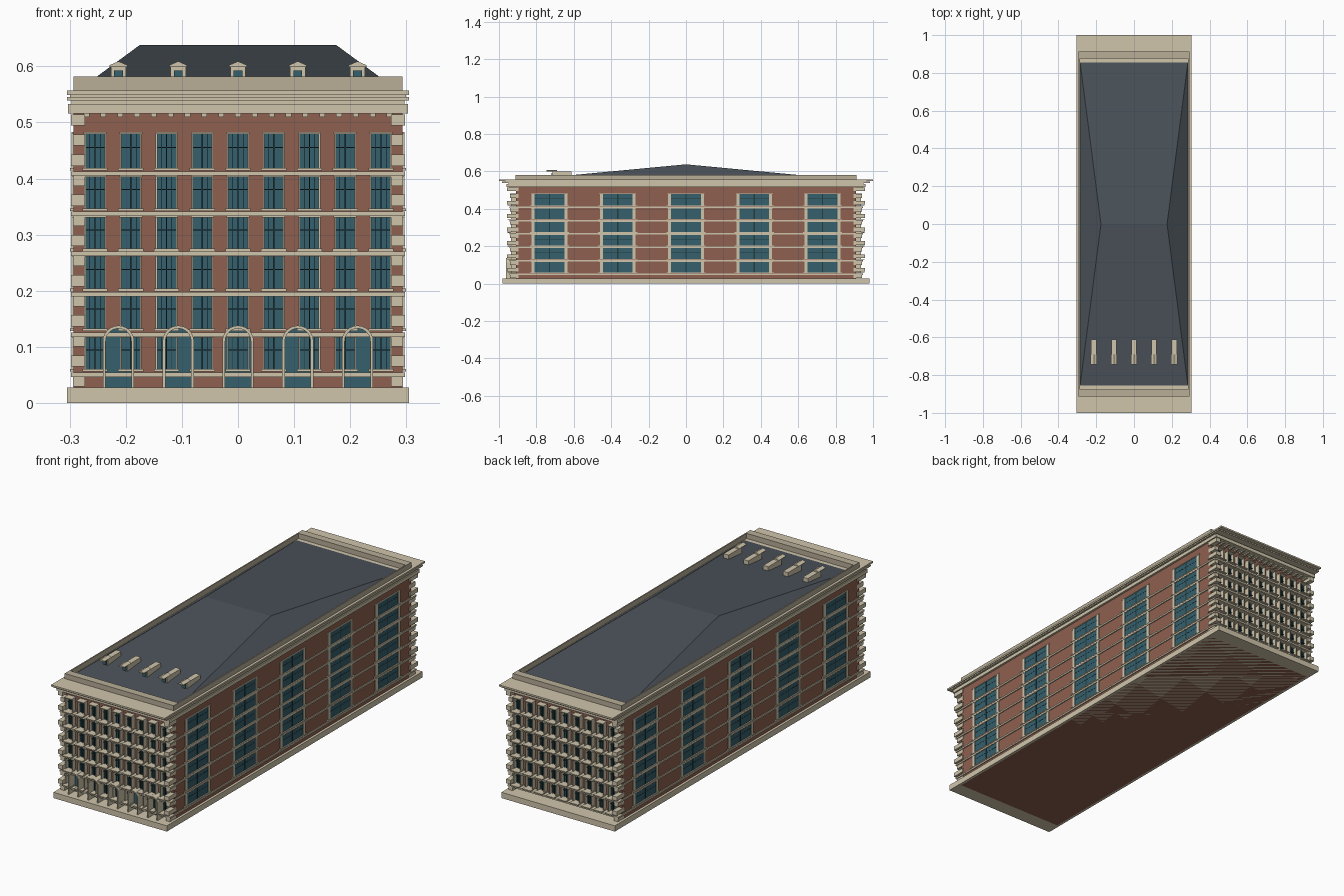
import bpy, bmesh, math
from mathutils import Matrix

if "Cube" in bpy.data.objects:
    bpy.data.objects.remove(bpy.data.objects["Cube"])


def material(name, rgb):
    m = bpy.data.materials.new(name)
    m.diffuse_color = (*rgb, 1)
    m.use_nodes = True
    m.node_tree.nodes["Principled BSDF"].inputs["Base Color"].default_value = m.diffuse_color
    return m


BRICK = material("brick", (0.27, 0.117, 0.08))
STONE = material("stone", (0.63, 0.56, 0.41))
PARAPET = material("parapet_stone", (0.48, 0.42, 0.31))
GLASS = material("glass", (0.035, 0.115, 0.15))
DARK = material("glazing_bar", (0.015, 0.045, 0.05))
SLATE = material("slate", (0.07, 0.085, 0.10))


def finish(name, bm, mat):
    bmesh.ops.recalc_face_normals(bm, faces=bm.faces)
    me = bpy.data.meshes.new(name)
    bm.to_mesh(me)
    bm.free()
    me.materials.append(mat)
    ob = bpy.data.objects.new(name, me)
    bpy.context.collection.objects.link(ob)
    return ob


def boxes(name, mat, items):
    """One object from boxes given as (x0, x1, y0, y1, z0, z1)."""
    bm = bmesh.new()
    for x0, x1, y0, y1, z0, z1 in items:
        c = Matrix.Translation(((x0 + x1) / 2, (y0 + y1) / 2, (z0 + z1) / 2))
        s = Matrix.Diagonal((abs(x1 - x0), abs(y1 - y0), abs(z1 - z0), 1))
        bmesh.ops.create_cube(bm, size=1, matrix=c @ s)
    return finish(name, bm, mat)


def slab(x, y, z0, z1):
    return (-x, x, -y, y, z0, z1)


def extrude_y(bm, pts, y0, y1):
    """Prism from an x-z outline."""
    f = bm.faces.new([bm.verts.new((x, y0, z)) for x, z in pts])
    r = bmesh.ops.extrude_face_region(bm, geom=[f])
    bmesh.ops.translate(bm, vec=(0, y1 - y0, 0),
                        verts=[v for v in r["geom"] if isinstance(v, bmesh.types.BMVert)])


WX, WY = 0.293, 0.91
sills = [0.061, 0.133, 0.204, 0.275, 0.347, 0.419]
heads = [0.117, 0.190, 0.261, 0.331, 0.403, 0.479]
bands = [0.050, 0.122, 0.194, 0.266, 0.337, 0.409]

# Main masses
boxes("brick_body", BRICK, [slab(WX, WY, 0, 0.54)])
boxes("plinth", STONE, [slab(0.305, 0.982, 0, 0.028)])
boxes("cornice", STONE, [slab(0.303, 0.96, 0.516, 0.533), slab(0.297, 0.95, 0.533, 0.539),
                         slab(0.305, 0.985, 0.539, 0.545), slab(0.299, 0.965, 0.545, 0.549),
                         slab(0.305, 1.0, 0.549, 0.557)])
boxes("string_courses", STONE, [slab(0.298, 0.945, z - 0.004, z + 0.004) for z in bands])

# Parapet around the roof
boxes("parapet", PARAPET,
      [(-WX, WX, s * 0.875, s * 0.912, 0.557, 0.582) for s in (-1, 1)] +
      [(s * 0.287, s * WX, -0.875, 0.875, 0.557, 0.582) for s in (-1, 1)])

# Hipped roof with its ridge across the middle
bm = bmesh.new()
b = [bm.verts.new((x, y, 0.555)) for x, y in
     ((-0.288, -0.876), (0.288, -0.876), (0.288, 0.876), (-0.288, 0.876))]
l, r = bm.verts.new((-0.175, 0, 0.638)), bm.verts.new((0.175, 0, 0.638))
for f in ((b[0], b[1], r, l), (b[1], b[2], r), (b[2], b[3], l, r), (b[3], b[0], l), b[::-1]):
    bm.faces.new(f)
finish("hipped_roof", bm, SLATE)

# Corner quoins and dentils on both end facades
quoins, dentils = [], []
for sy in (-1, 1):
    for sx in (-1, 1):
        for i in range(14):
            wide = i % 2
            z = 0.029 + i * 0.0358
            quoins.append((sx * 0.273, sx * (0.298 if wide else 0.294), sy * 0.895,
                           sy * (0.957 if wide else 0.942), z, z + 0.02))
    for i in range(19):
        x = -0.27 + i * 0.03
        dentils.append((x - 0.005, x + 0.005, sy * 0.90, sy * 0.945, 0.510, 0.518))
boxes("quoins", STONE, quoins)
boxes("dentils", STONE, dentils)

# Windows on the two end facades
glass, bars, trim = [], [], []
for sy in (-1, 1):
    for i in range(9):
        x = (i - 4) * 0.0637
        for z0, z1 in zip(sills, heads):
            m = z0 + (z1 - z0) * 0.6
            glass.append((x - 0.017, x + 0.017, sy * 0.905, sy * 0.915, z0, z1))
            bars.append((x - 0.0012, x + 0.0012, sy * 0.91, sy * 0.921, z0, z1))
            bars.append((x - 0.017, x + 0.017, sy * 0.91, sy * 0.921, m - 0.001, m + 0.001))
            for s in (-1, 1):
                bars.append((x + s * 0.009, x + s * 0.0098, sy * 0.91, sy * 0.919, z0, z1))
                trim.append((x + s * 0.0165, x + s * 0.0195, sy * 0.905, sy * 0.935, z0, z1))
            trim.append((x - 0.0205, x + 0.0205, sy * 0.905, sy * 0.942, z1, z1 + 0.004))
            trim.append((x - 0.0225, x + 0.0225, sy * 0.905, sy * 0.955, z0 - 0.005, z0))
boxes("end_window_glass", GLASS, glass)
boxes("end_window_bars", DARK, bars)
boxes("end_window_surrounds", STONE, trim)

# Wide windows on the two long sides
glass, bars, trim = [], [], []
for sx in (-1, 1):
    for i in range(5):
        y = (i - 2) * 0.365
        for z0, z1 in zip(sills, heads):
            m = z0 + (z1 - z0) * 0.6
            glass.append((sx * 0.290, sx * 0.2938, y - 0.082, y + 0.082, z0, z1))
            bars.append((sx * 0.292, sx * 0.2945, y - 0.003, y + 0.003, z0, z1))
            bars.append((sx * 0.292, sx * 0.2945, y - 0.082, y + 0.082, m - 0.001, m + 0.001))
            for s in (-1, 1):
                trim.append((sx * 0.290, sx * 0.2965, y + s * 0.08, y + s * 0.096, z0, z1))
            trim.append((sx * 0.290, sx * 0.297, y - 0.099, y + 0.099, z1, z1 + 0.004))
            trim.append((sx * 0.290, sx * 0.299, y - 0.105, y + 0.105, z0 - 0.005, z0))
boxes("side_window_glass", GLASS, glass)
boxes("side_window_bars", DARK, bars)
boxes("side_window_surrounds", STONE, trim)

# Ground floor arches and dormers share five bays on the front
bays = [(i - 2) * 0.1065 for i in range(5)]


def arch(cx, rad, spring=0.110, n=12):
    curve = [(cx + rad * math.cos(math.pi * k / n), spring + rad * math.sin(math.pi * k / n))
             for k in range(n + 1)]
    return [(cx + rad, 0.027)] + curve + [(cx - rad, 0.027)]


frames, panes = bmesh.new(), bmesh.new()
for x in bays:
    extrude_y(frames, arch(x, 0.028) + arch(x, 0.0228)[::-1], -0.905, -0.962)
    extrude_y(panes, arch(x, 0.024), -0.905, -0.917)
finish("entrance_arches", frames, STONE)
finish("entrance_glass", panes, GLASS)

# Dormers: body, window and gabled hood
boxes("dormer_bodies", STONE, [(x - 0.0135, x + 0.0135, -0.715, -0.612, 0.56, 0.600) for x in bays])
boxes("dormer_windows", GLASS, [(x - 0.008, x + 0.008, -0.719, -0.712, 0.572, 0.593) for x in bays])
hoods = bmesh.new()
for x in bays:
    extrude_y(hoods, [(x - 0.016, 0.599), (x + 0.016, 0.599), (x + 0.016, 0.602),
                      (x, 0.609), (x - 0.016, 0.602)], -0.745, -0.69)
finish("dormer_hoods", hoods, STONE)
